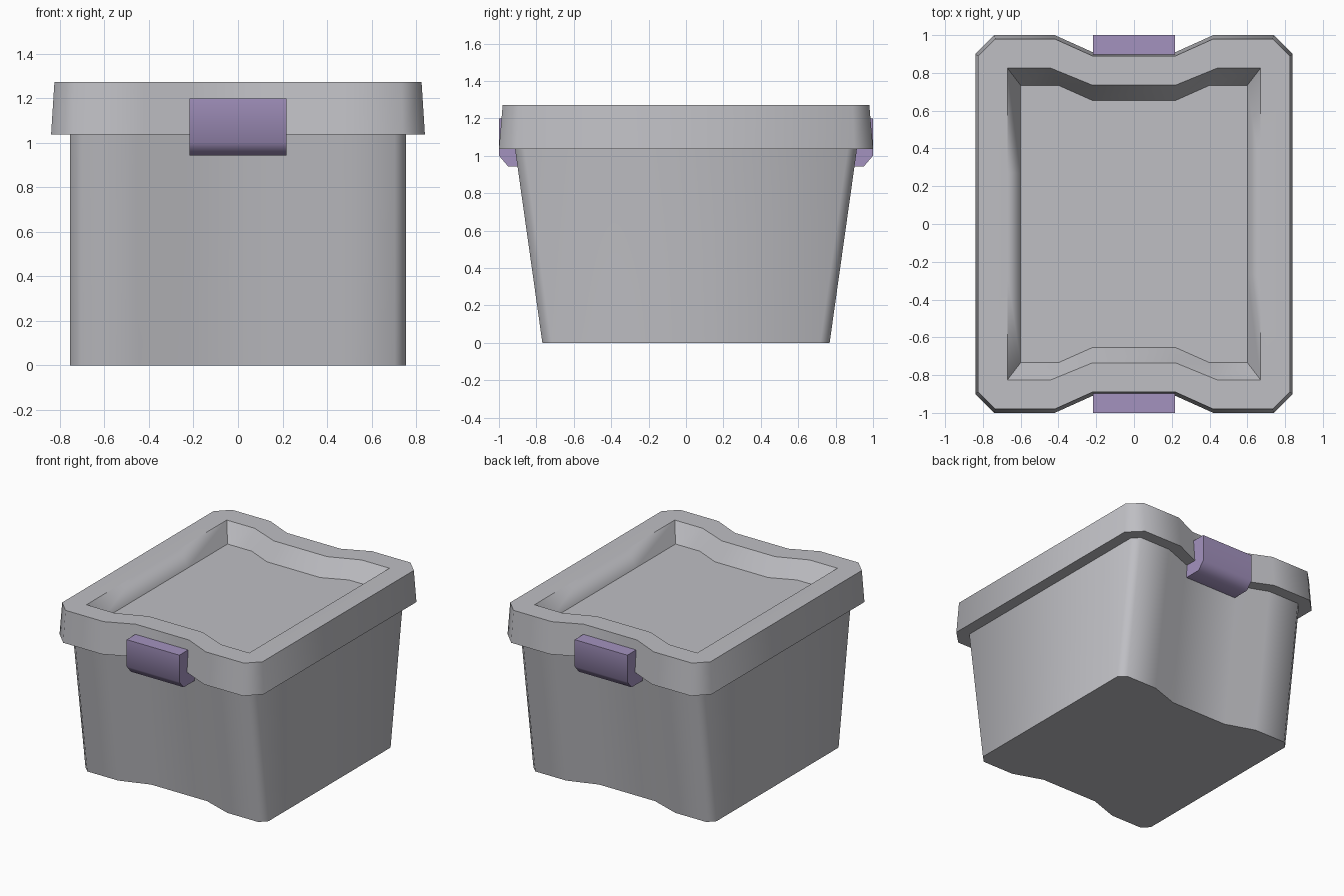
import bpy, bmesh, math

cube = bpy.data.objects.get("Cube")
if cube:
    bpy.data.objects.remove(cube, do_unlink=True)


def material(name, rgb):
    mat = bpy.data.materials.new(name)
    mat.use_nodes = True
    mat.diffuse_color = (*rgb, 1)
    mat.node_tree.nodes["Principled BSDF"].inputs["Base Color"].default_value = (*rgb, 1)
    return mat


grey = material("grey plastic", (0.52, 0.52, 0.55))
purple = material("purple plastic", (0.37, 0.29, 0.52))


def outline(x, y, side, end, outer, inner, dent):
    """Rectangle cut from (x, side) to (end, y), with a dent in both ends."""
    quarter = [(x, side), (end, y), (outer, y), (inner, y - dent)]
    half = quarter + [(-px, py) for px, py in reversed(quarter)]
    return half + [(-px, -py) for px, py in half]


def finish(name, bm, mat):
    bmesh.ops.recalc_face_normals(bm, faces=bm.faces)
    mesh = bpy.data.meshes.new(name)
    bm.to_mesh(mesh)
    bm.free()
    mesh.materials.append(mat)
    obj = bpy.data.objects.new(name, mesh)
    bpy.context.collection.objects.link(obj)
    bpy.ops.object.select_all(action="DESELECT")
    obj.select_set(True)
    bpy.context.view_layer.objects.active = obj
    bpy.ops.object.shade_smooth_by_angle(angle=math.radians(50))
    return obj


def ring(bm, points, z):
    return [bm.verts.new((x, y, z)) for x, y in points]


def bridge(bm, a, b):
    n = len(a)
    for i in range(n):
        j = (i + 1) % n
        bm.faces.new((a[i], a[j], b[j], b[i]))


# Tapered tub
RIM, TOP, FLOOR = 1.037, 1.272, 1.147
bm = bmesh.new()
low = ring(bm, outline(0.754, 0.768, 0.718, 0.704, 0.45, 0.23, 0.075), 0)
high = ring(bm, outline(0.754, 0.914, 0.864, 0.704, 0.45, 0.23, 0.085), RIM)
bridge(bm, low, high)
bm.faces.new(low)
bm.faces.new(high)
finish("tub", bm, grey)

# Lid with an overhanging skirt and a sunken top
LIP_X, LIP_Y, MID = 0.67, 0.825, 0.27
bm = bmesh.new()
skirt = ring(bm, outline(0.84, 1.0, 0.90, 0.74, 0.42, 0.22, 0.09), RIM)
edge = ring(bm, outline(0.825, 0.98, 0.89, 0.735, 0.42, 0.22, 0.09), TOP)
bm.faces.new(skirt)
bridge(bm, skirt, edge)
# The sunken outline keeps square corners and an extra point along each side
lip_points = [(LIP_X, MID), (LIP_X, LIP_Y)]
lip = ring(bm, outline(LIP_X, LIP_Y, MID, LIP_X, 0.44, 0.22, 0.09), TOP)
floor = ring(bm, outline(0.60, 0.734, MID, 0.60, 0.40, 0.22, 0.08), FLOOR)
bridge(bm, edge, lip)
bridge(bm, lip, floor)
bm.faces.new(floor)
lid = finish("lid", bm, grey)

# Soften the middle of the long lip edges into the flat rim
soft = [v.index for v in lid.data.vertices
        if abs(abs(v.co.x) - LIP_X) < 0.001 and abs(v.co.y) < MID + 0.001]
for e in lid.data.edges:
    if all(i in soft for i in e.vertices):
        e.use_edge_sharp = False
lid.vertex_groups.new(name="soft_lip").add(soft, 1, "REPLACE")
weighted = lid.modifiers.new("rim_normals", "WEIGHTED_NORMAL")
weighted.vertex_group = "soft_lip"
weighted.weight = 90
weighted.keep_sharp = True

# Latches hooked under the skirt at both ends
profile = [(0.82, 0.942), (0.95, 0.942), (1.0, 1.0), (1.0, 1.2), (0.82, 1.2)]
for name, side in (("front_latch", -1), ("back_latch", 1)):
    bm = bmesh.new()
    ends = [[bm.verts.new((x, side * y, z)) for y, z in profile] for x in (-0.217, 0.217)]
    bridge(bm, *ends)
    for end in ends:
        bm.faces.new(end)
    finish(name, bm, purple)
